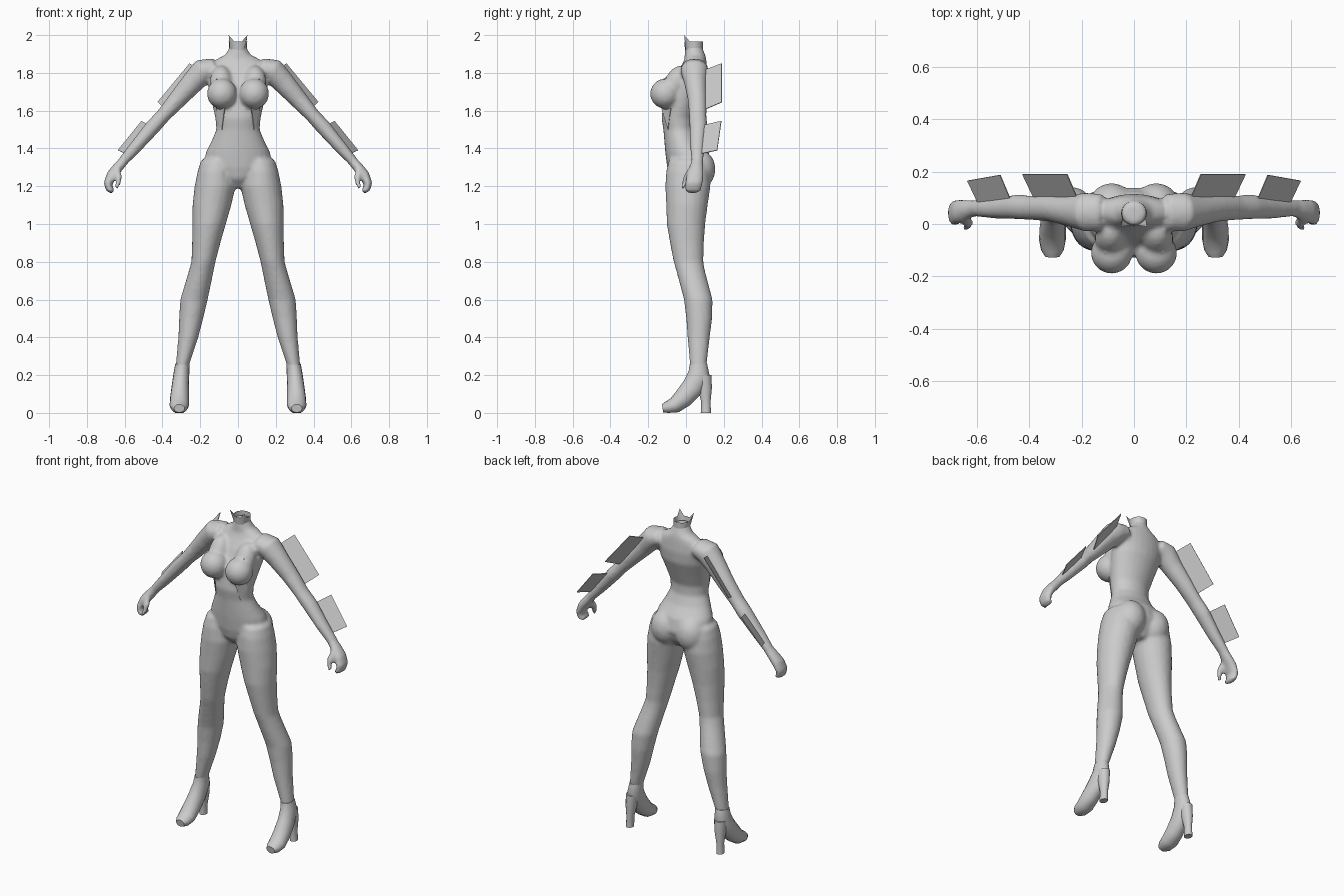
import bpy, bmesh, math
from mathutils import Vector, Matrix

grey = bpy.data.materials.new("plain_grey")
grey.diffuse_color = (0.6, 0.6, 0.6, 1)
X, Y = Vector((1, 0, 0)), Vector((0, 1, 0))


def loft(bm, rings, side, across=None, s=1, n=16, floor=None):
    """Closed tube through rings (x, y, z, radius on side axis, radius on other axis)."""
    pts = [Vector(r[:3]) for r in rings]
    loops = []
    for i, r in enumerate(rings):
        tangent = (pts[min(i + 1, len(pts) - 1)] - pts[max(i - 1, 0)]).normalized()
        v = across or tangent.cross(side).normalized()
        loop = []
        for k in range(n):
            a = 2 * math.pi * k / n
            p = pts[i] + side * r[3] * math.cos(a) + v * r[4] * math.sin(a)
            if floor is not None:
                p.z = max(p.z, floor)
            loop.append(bm.verts.new((s * p.x, p.y, p.z)))
        loops.append(loop)
    for a, b in zip(loops, loops[1:]):
        for k in range(n):
            j = (k + 1) % n
            bm.faces.new((a[k], a[j], b[j], b[k]))
    bm.faces.new(loops[0])
    bm.faces.new(loops[-1])


def ball(bm, centre, radii, tilt=0):
    m = Matrix.Translation(centre) @ Matrix.Rotation(tilt, 4, 'X') @ Matrix.Diagonal((*radii, 1))
    bmesh.ops.create_uvsphere(bm, u_segments=20, v_segments=12, radius=1, matrix=m)


def finish(bm, name, smooth=True):
    bmesh.ops.recalc_face_normals(bm, faces=bm.faces)
    me = bpy.data.meshes.new(name)
    bm.to_mesh(me)
    bm.free()
    me.materials.append(grey)
    for p in me.polygons:
        p.use_smooth = smooth
    ob = bpy.data.objects.new(name, me)
    bpy.context.collection.objects.link(ob)
    return ob


def fuse(ob, voxel, rounds):
    """Blend overlapping volumes into one skin."""
    r = ob.modifiers.new("fuse", 'REMESH')
    r.mode, r.voxel_size, r.use_smooth_shade = 'VOXEL', voxel, True
    sm = ob.modifiers.new("soften", 'SMOOTH')
    sm.factor, sm.iterations = 0.5, rounds


def plate(name, corners, s, thick):
    bm = bmesh.new()
    bm.faces.new([bm.verts.new((s * x, y, z)) for x, y, z in corners])
    ob = finish(bm, name, False)
    m = ob.modifiers.new("thickness", 'SOLIDIFY')
    m.thickness, m.offset = thick, 0


# Torso and neck: z, y centre, half width, half depth
torso = [(1.19, .02, .04, .06), (1.24, .015, .12, .10), (1.30, .02, .185, .12),
         (1.38, .005, .17, .115), (1.44, -.02, .14, .095), (1.50, -.035, .115, .085),
         (1.56, -.04, .12, .09), (1.64, -.02, .138, .10), (1.72, .01, .155, .10),
         (1.79, .03, .165, .085), (1.845, .045, .15, .065), (1.875, .05, .11, .057),
         (1.895, .047, .068, .055), (1.93, .042, .046, .046), (1.945, .04, .046, .046)]
leg = [(.11, .01, 1.34, .085, .10), (.118, .01, 1.28, .096, .115), (.121, .01, 1.20, .109, .12),
       (.138, .005, 1.10, .103, .11), (.153, 0, 1.0, .089, .102), (.168, .005, .90, .075, .09),
       (.183, .013, .80, .064, .079), (.195, .025, .75, .066, .076), (.233, .065, .60, .073, .076),
       (.248, .07, .50, .064, .069), (.263, .067, .40, .053, .059), (.295, .065, .25, .035, .044),
       (.298, .065, .20, .033, .04)]
arm = [(.12, .045, 1.83, .07, .05), (.185, .045, 1.81, .075, .068), (.24, .05, 1.75, .061, .06),
       (.32, .06, 1.66, .051, .049), (.395, .062, 1.575, .047, .039), (.45, .065, 1.515, .047, .041),
       (.54, .06, 1.41, .039, .034), (.615, .06, 1.325, .031, .026)]
palm = [(.60, .06, 1.34, .03, .025), (.635, .055, 1.30, .038, .028), (.668, .048, 1.26, .046, .028),
        (.688, .042, 1.215, .048, .024), (.682, .038, 1.185, .045, .02), (.66, .035, 1.172, .038, .014)]
thumb = [(.645, .03, 1.29, .022, .022), (.632, .005, 1.25, .02, .019),
         (.634, -.008, 1.215, .016, .015), (.645, -.015, 1.19, .011, .011)]

body = bmesh.new()
loft(body, [(0, y, z, rx, ry) for z, y, rx, ry in torso], X, Y, n=24)
for s in (1, -1):
    loft(body, leg, X, Y, s, 20)
    loft(body, arm, Y, None, s)
    loft(body, palm, Y, None, s)
    loft(body, thumb, Y, None, s, 12)
    ball(body, (s * .085, -.11, 1.69), (.08, .08, .08))                    # bust
    ball(body, (s * .09, -.055, 1.745), (.06, .06, .10), math.radians(-25))  # upper bust
    ball(body, (s * .085, .068, 1.29), (.09, .088, .105))                  # buttock
fuse(finish(body, "body"), 0.011, 4)

# Open neck collar with two raised points
bm = bmesh.new()
low, high = [], []
for k in range(16):
    a = 2 * math.pi * k / 16
    peak = k in (10, 14)
    c, d = math.cos(a), math.sin(a)
    r = .07 if peak else .049
    low.append(bm.verts.new((.046 * c, .042 + .047 * d, 1.92)))
    high.append(bm.verts.new((r * c, .04 + r * d, 2.0 if peak else 1.965)))
for k in range(16):
    j = (k + 1) % 16
    bm.faces.new((low[k], low[j], high[j], high[k]))
finish(bm, "neck_collar")

# High-heeled shoes
foot = [(.295, .065, .26, .037, .046), (.30, .07, .205, .042, .058), (.306, .035, .135, .046, .058),
        (.31, -.015, .078, .05, .052), (.311, -.06, .04, .051, .042), (.311, -.10, .028, .043, .033),
        (.311, -.124, .024, .028, .022)]
heel = [(.303, .09, .20, .036, .045), (.306, .10, .13, .031, .037),
        (.309, .105, .06, .021, .025), (.311, .105, 0, .022, .027)]
for s, tag in ((1, "left"), (-1, "right")):
    bm = bmesh.new()
    loft(bm, foot, X, None, s, floor=0)
    loft(bm, heel, X, Y, s, 12)
    shoe = finish(bm, "shoe_" + tag)
    bpy.context.view_layer.objects.active = shoe
    shoe.select_set(True)
    bpy.ops.object.shade_smooth_by_angle(angle=math.radians(50))
    shoe.select_set(False)

    # Fins behind the arms
    plate("upper_arm_fin_" + tag, [(.255, .19, 1.85), (.425, .19, 1.645),
                                   (.375, .085, 1.60), (.21, .085, 1.81)], s, .004)
    plate("forearm_fin_" + tag, [(.51, .187, 1.545), (.635, .165, 1.39),
                                 (.59, .07, 1.37), (.465, .08, 1.52)], s, .004)
    # Thin folds on the chest and ribs
    plate("chest_fold_" + tag, [(.10, .0, 1.845), (.108, -.005, 1.84),
                                (.115, -.112, 1.765), (.105, -.118, 1.765)], s, .004)
    plate("rib_fold_" + tag, [(.115, -.08, 1.615), (.07, -.13, 1.615), (.085, -.095, 1.50)], s, .004)
